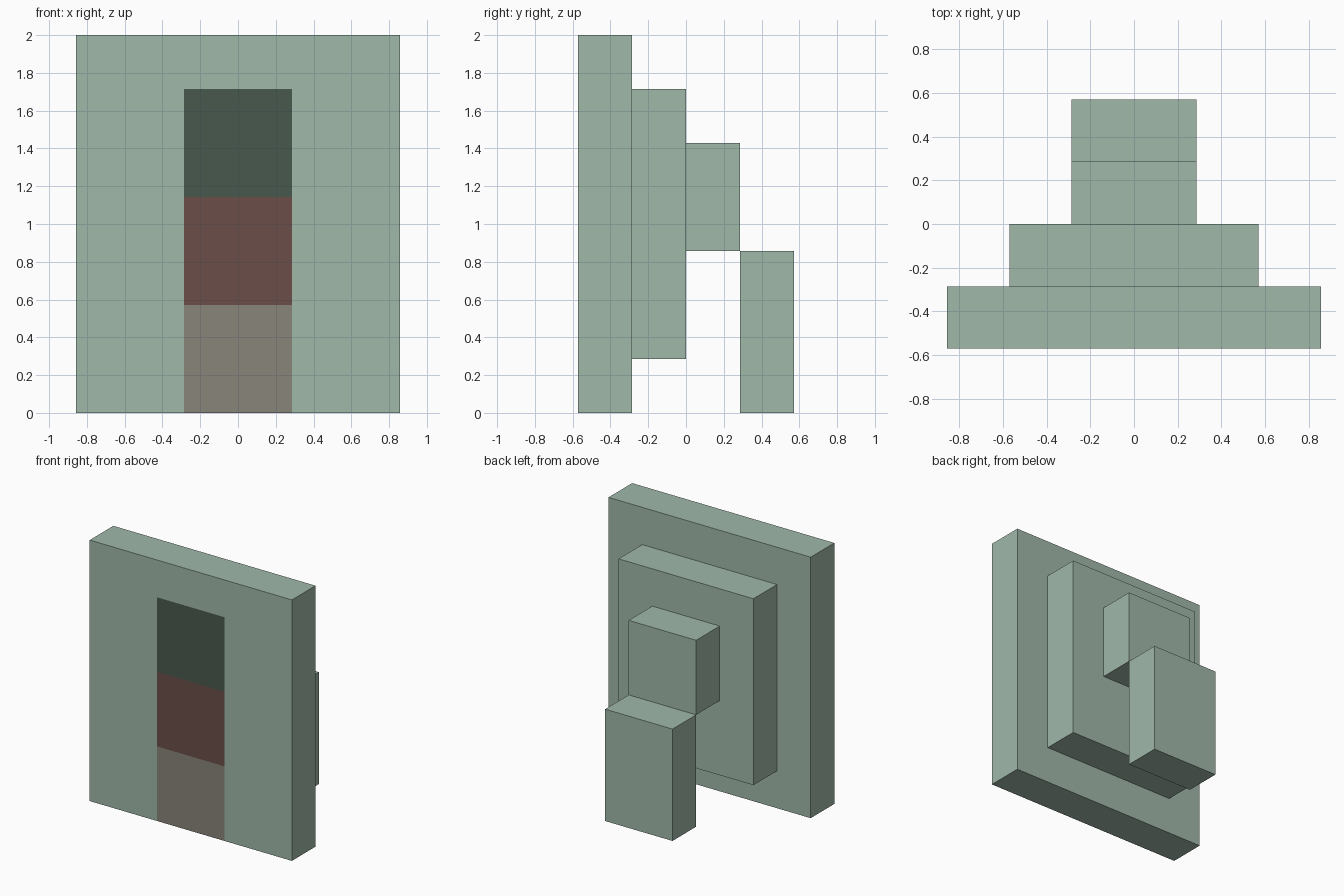
import bpy, bmesh
from mathutils import Vector

if "Cube" in bpy.data.objects:
    bpy.data.objects.remove(bpy.data.objects["Cube"])

U = 2 / 7  # the model sits on a grid seven units high


def material(name, rgb):
    # sRGB 0-255 to linear
    lin = [((c / 255 + 0.055) / 1.055) ** 2.4 for c in rgb]
    m = bpy.data.materials.new(name)
    m.diffuse_color = (*lin, 1)
    m.use_nodes = True
    m.node_tree.nodes["Principled BSDF"].inputs["Base Color"].default_value = m.diffuse_color
    return m


sage = material("sage_green", (160, 184, 170))
dark = material("dark_green", (73, 88, 77))
red = material("dull_red", (107, 78, 73))
taupe = material("taupe", (137, 133, 122))


def block(name, half_width, y0, z0, z1, mats, x_cuts=(), z_cuts=()):
    # One-unit-deep block, sizes in grid units
    bm = bmesh.new()
    bmesh.ops.create_cube(bm, size=1)
    for v in bm.verts:
        v.co = Vector(((v.co.x * 2) * half_width, y0 + v.co.y + 0.5,
                       z0 + (v.co.z + 0.5) * (z1 - z0))) * U
    for axis, cuts in (((1, 0, 0), x_cuts), ((0, 0, 1), z_cuts)):
        for c in cuts:
            bmesh.ops.bisect_plane(bm, geom=bm.verts[:] + bm.edges[:] + bm.faces[:],
                                   plane_co=Vector(axis) * c * U, plane_no=axis)
    # Central front column: taupe, red and dark green, two units each
    if z_cuts:
        bm.normal_update()
        for f in bm.faces:
            c = f.calc_center_median() / U
            if f.normal.y < -0.9 and abs(c.x) < 1 and c.z < 6:
                f.material_index = 1 + int(c.z // 2)
    mesh = bpy.data.meshes.new(name)
    bm.to_mesh(mesh)
    bm.free()
    for m in mats:
        mesh.materials.append(m)
    obj = bpy.data.objects.new(name, mesh)
    bpy.context.collection.objects.link(obj)
    return obj


# Large front slab with the painted column
block("front_slab", 3, -2, 0, 7, [sage, taupe, red, dark],
      x_cuts=(-1, 1), z_cuts=(2, 4, 6))
# Stepped blocks behind it
block("middle_slab", 2, -1, 1, 6, [sage])
block("connector_block", 1, 0, 3, 5, [sage])
block("rear_grip", 1, 1, 0, 3, [sage])
